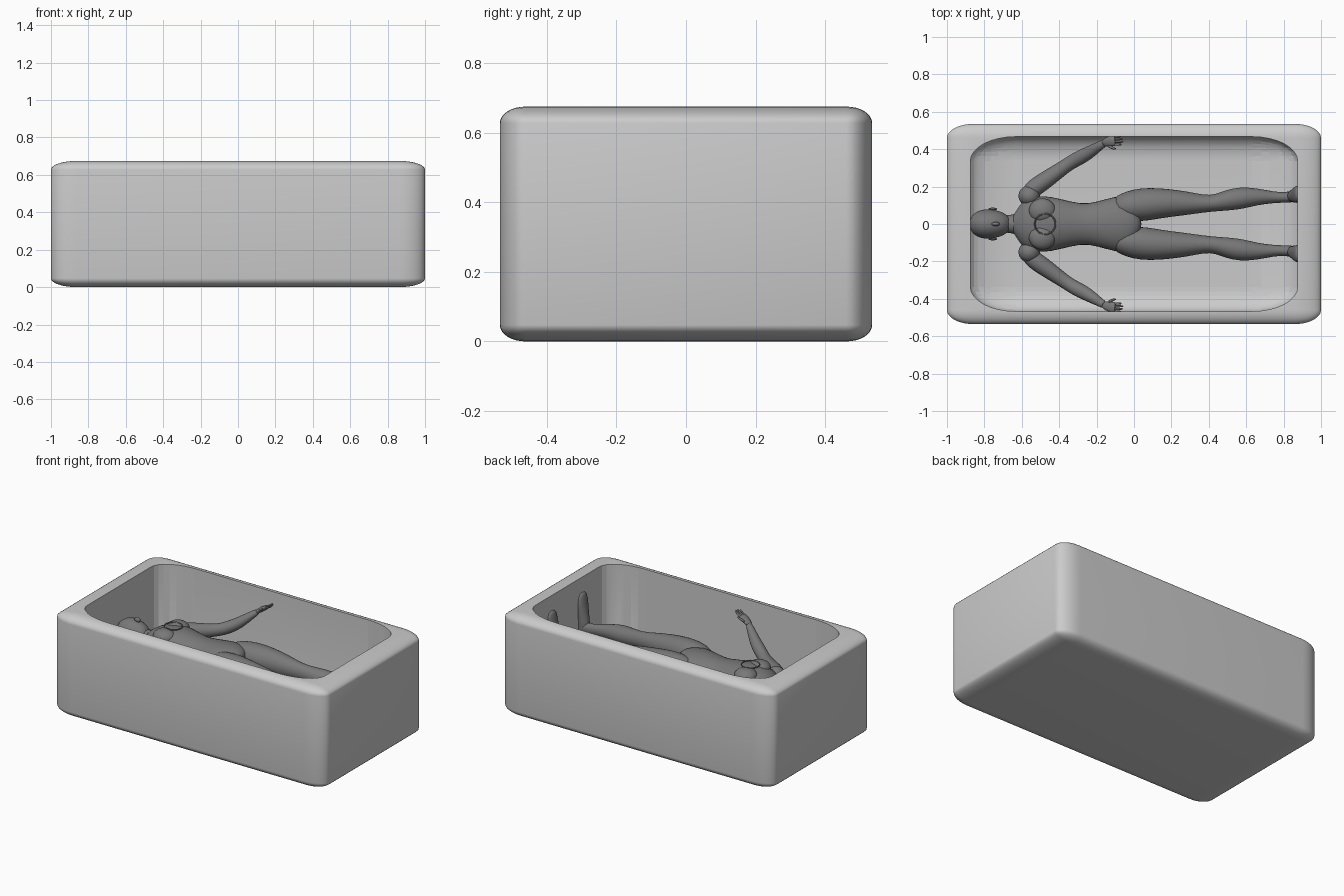
import bpy, bmesh, math
from mathutils import Vector

if "Cube" in bpy.data.objects:
    bpy.data.objects.remove(bpy.data.objects["Cube"])


def material(name, value):
    m = bpy.data.materials.new(name)
    m.use_nodes = True
    colour = (value, value, value, 1)
    m.diffuse_color = colour
    m.node_tree.nodes["Principled BSDF"].inputs["Base Color"].default_value = colour
    return m


TUB = material("light grey", 0.6)
BODY = material("dark grey", 0.19)


def add(name, bm, mat):
    bmesh.ops.recalc_face_normals(bm, faces=bm.faces)
    mesh = bpy.data.meshes.new(name)
    bm.to_mesh(mesh)
    bm.free()
    mesh.materials.append(mat)
    ob = bpy.data.objects.new(name, mesh)
    bpy.context.collection.objects.link(ob)
    return ob


def smooth(ob, degrees=35):
    bpy.ops.object.select_all(action='DESELECT')
    ob.select_set(True)
    bpy.context.view_layer.objects.active = ob
    bpy.ops.object.shade_smooth_by_angle(angle=math.radians(degrees))


def soft_box(name, size, bottom, bevel, raise_top=0):
    """Rounded unit cube stretched to size, so its rounding stretches too."""
    bm = bmesh.new()
    bmesh.ops.create_cube(bm, size=1)
    bmesh.ops.bevel(bm, geom=bm.edges[:], offset=bevel, segments=8,
                    profile=0.5, affect='EDGES')
    for v in bm.verts:
        up = raise_top if v.co.z > 0 else 0
        v.co = Vector((v.co.x * size[0], v.co.y * size[1],
                       (v.co.z + 0.5) * size[2] + bottom + up))
    return add(name, bm, TUB)


def loft(name, sections, up=(0, 0, 1), mirror=False, sides=16):
    """Skin elliptical sections (x, y, z, half width, half depth)."""
    up = Vector(up)
    points = [Vector(s[:3]) for s in sections]
    bm = bmesh.new()
    rings = []
    for i, s in enumerate(sections):
        along = (points[min(i + 1, len(points) - 1)] - points[max(i - 1, 0)]).normalized()
        side = up.cross(along).normalized()
        deep = along.cross(side)
        ring = []
        for k in range(sides):
            a = math.tau * k / sides
            ring.append(bm.verts.new(points[i] + side * s[3] * math.cos(a)
                                     + deep * s[4] * math.sin(a)))
        rings.append(ring)
    for a, b in zip(rings, rings[1:]):
        for k in range(sides):
            n = (k + 1) % sides
            bm.faces.new((a[k], a[n], b[n], b[k]))
    bm.faces.new(rings[0])
    bm.faces.new(rings[-1])
    return finish(add(name, bm, BODY), mirror)


def finish(ob, mirror):
    if mirror:
        m = ob.modifiers.new("Mirror", 'MIRROR')
        m.use_axis = (False, True, False)
        m.use_mirror_merge = False
    sub = ob.modifiers.new("Subdivision", 'SUBSURF')
    sub.levels = sub.render_levels = 1
    smooth(ob, 80)
    return ob


def blob(name, centre, radii, mirror=False):
    bm = bmesh.new()
    bmesh.ops.create_uvsphere(bm, u_segments=16, v_segments=10, radius=1)
    for v in bm.verts:
        v.co = Vector([c + r * p for c, r, p in zip(centre, radii, v.co)])
    return finish(add(name, bm, BODY), mirror)


# Tub: stretched rounded box, hollowed by a second one
tub = soft_box("tub", (2, 1.07, 0.675), 0, 0.07)
cutter = soft_box("tub_cavity", (1.75, 0.934, 0.6), 0.08, 0.14, 0.4)
cutter.hide_render = True
cut = tub.modifiers.new("Hollow", 'BOOLEAN')
cut.operation = 'DIFFERENCE'
cut.solver = 'EXACT'
cut.object = cutter
smooth(tub)
bpy.ops.object.modifier_apply(modifier=cut.name)
bpy.data.objects.remove(cutter)
smooth(tub)

# Head and neck
loft("head", [(-.877, 0, .385, .025, .03), (-.862, 0, .385, .055, .065),
              (-.82, 0, .388, .079, .092), (-.77, 0, .392, .082, .098),
              (-.72, 0, .40, .072, .086), (-.685, 0, .415, .052, .064),
              (-.665, 0, .43, .025, .035)])
blob("nose", (-.74, 0, .487), (.022, .012, .017))
blob("ears", (-.755, .08, .385), (.025, .008, .015), True)
loft("neck", [(-.74, 0, .38, .045, .05), (-.68, 0, .385, .046, .05),
              (-.63, 0, .39, .055, .055), (-.57, 0, .40, .08, .06)])

# Torso, from collar to crotch
loft("torso", [(-.65, 0, .39, .045, .045), (-.625, 0, .395, .075, .055),
               (-.60, 0, .40, .12, .07), (-.56, 0, .405, .15, .088),
               (-.48, 0, .415, .155, .102), (-.40, 0, .415, .14, .098),
               (-.28, 0, .41, .106, .08), (-.20, 0, .41, .12, .085),
               (-.10, 0, .41, .153, .093), (-.03, 0, .41, .15, .09),
               (.02, 0, .41, .085, .075), (.04, 0, .41, .04, .05)])
blob("chest_muscles", (-.49, .07, .475), (.075, .07, .045), True)
blob("shoulders", (-.56, .15, .405), (.06, .058, .062), True)

# Round chest plate rim
bpy.ops.mesh.primitive_torus_add(location=(-.475, 0, .516), major_radius=.055,
                                 minor_radius=.004, major_segments=32, minor_segments=6)
rim = bpy.context.object
rim.name = "chest_ring"
rim.data.materials.append(BODY)
smooth(rim, 80)

# Arms, raised towards the tub sides
loft("arms", [(-.59, .14, .40, .035, .04), (-.54, .19, .40, .052, .052),
              (-.45, .25, .395, .046, .048), (-.36, .315, .40, .036, .038),
              (-.31, .345, .42, .040, .040), (-.25, .375, .455, .038, .036),
              (-.18, .42, .515, .023, .022), (-.155, .435, .535, .021, .018)],
     mirror=True)
loft("palms", [(-.17, .43, .525, .016, .014), (-.145, .439, .543, .026, .015),
               (-.115, .444, .562, .030, .014), (-.095, .446, .572, .026, .011)],
     mirror=True)
for i, length in enumerate((.036, .045, .042, .032)):
    y = .425 + i * .0145
    loft(f"finger_{i + 1}", [(-.112, y, .565, .007, .007),
                             (-.10 + length / 2, y, .58, .007, .007),
                             (-.10 + length, y, .597, .004, .004)], mirror=True, sides=8)
loft("thumbs", [(-.14, .42, .548, .009, .009), (-.115, .405, .565, .008, .008),
                (-.095, .402, .58, .005, .005)], mirror=True, sides=8)

# Legs
loft("legs", [(-.12, .085, .41, .05, .06), (-.04, .095, .41, .082, .088),
              (.05, .104, .41, .092, .093), (.14, .112, .41, .082, .088),
              (.27, .112, .405, .067, .074), (.38, .108, .40, .046, .057),
              (.44, .113, .397, .046, .056), (.50, .127, .388, .056, .058),
              (.57, .139, .382, .061, .062), (.66, .147, .372, .046, .05),
              (.75, .142, .36, .030, .037), (.81, .142, .352, .028, .036),
              (.87, .148, .345, .034, .042)], mirror=True)

# Feet, toes pointing up and soles against the end wall
loft("feet", [(.865, .148, .298, .018, .022), (.86, .148, .315, .033, .04),
              (.858, .149, .36, .035, .045), (.863, .153, .42, .039, .036),
              (.87, .158, .49, .047, .027), (.874, .161, .54, .046, .02),
              (.876, .162, .575, .028, .012)], up=(1, 0, 0), mirror=True)
